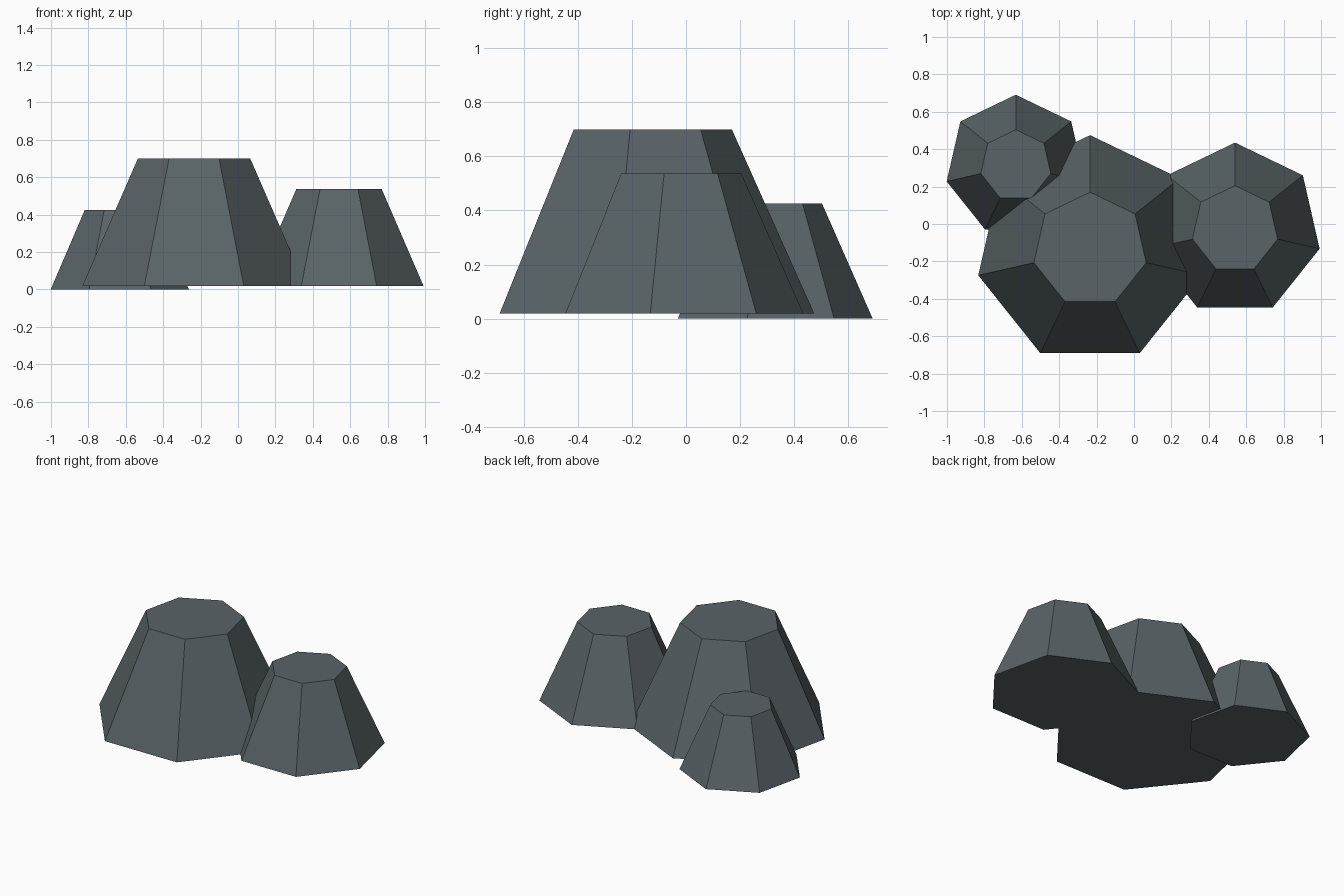
import bpy
from math import pi

cube = bpy.data.objects.get("Cube")
if cube:
    bpy.data.objects.remove(cube, do_unlink=True)

# Single slate colour
slate = bpy.data.materials.new("slate_grey")
slate.use_nodes = True
colour = (0.1, 0.125, 0.135, 1)
slate.diffuse_color = colour
slate.node_tree.nodes["Principled BSDF"].inputs["Base Color"].default_value = colour


def rock(name, x, y, base_radius, top_radius, bottom, top):
    """Seven-sided tapered rock with one corner pointing to the back."""
    bpy.ops.mesh.primitive_cone_add(
        vertices=7, radius1=base_radius, radius2=top_radius,
        depth=top - bottom, location=(x, y, (top + bottom) / 2))
    obj = bpy.context.object
    obj.name = obj.data.name = name
    # Turn the corner nearest +y exactly onto the y axis
    corner = max((v.co for v in obj.data.vertices), key=lambda co: co.y)
    obj.rotation_euler.z = pi / 2 - corner.xy.angle_signed((1, 0))
    obj.data.materials.append(slate)
    return obj


# Three overlapping rocks
rock("large_rock", -0.235, -0.138, 0.613, 0.308, 0.018, 0.70)
rock("medium_rock", 0.54, -0.029, 0.464, 0.234, 0.018, 0.537)
rock("small_rock", -0.632, 0.312, 0.379, 0.192, 0.0, 0.425)
